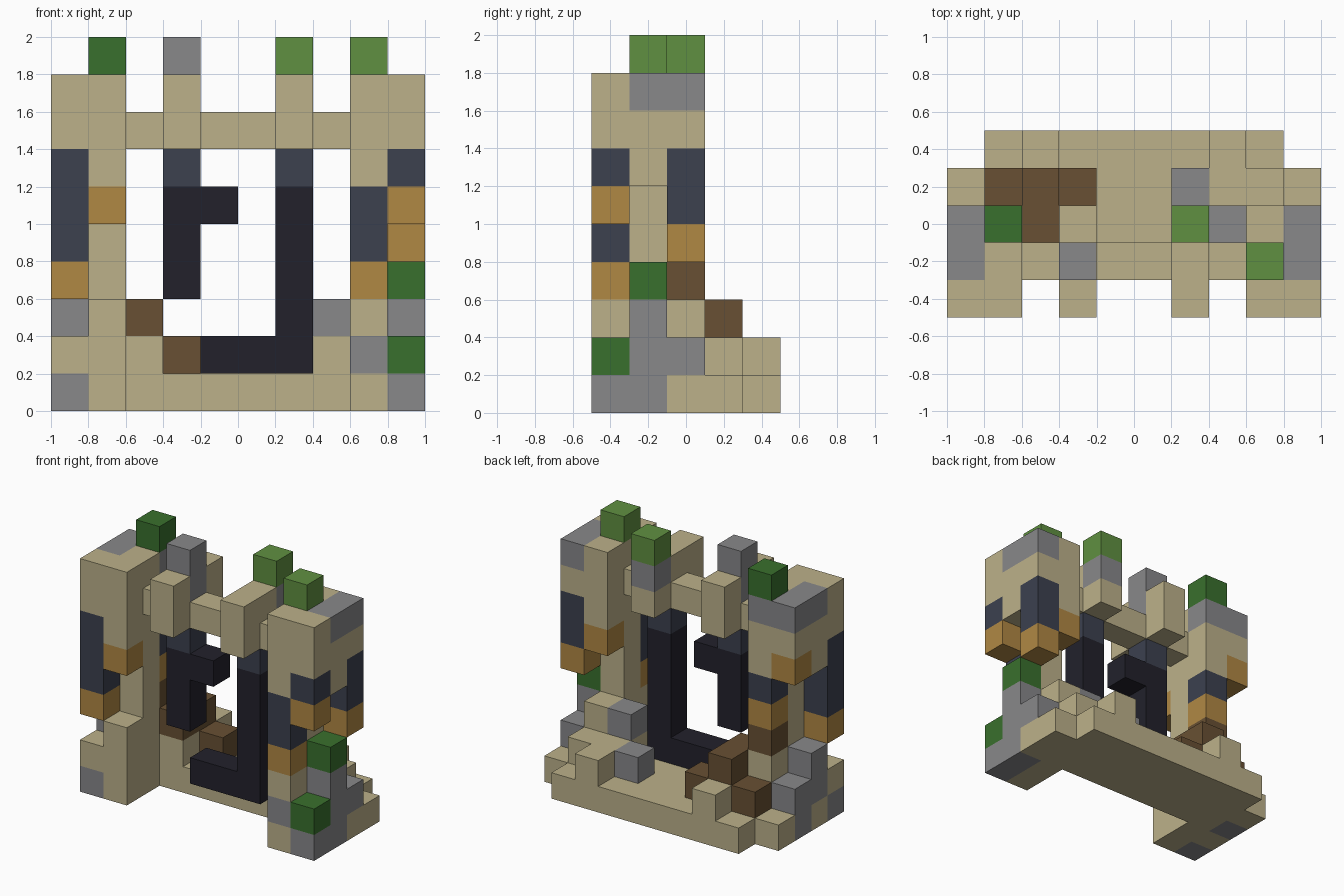
import bpy, bmesh
from mathutils import Vector

old = bpy.data.objects.get("Cube")
if old:
    bpy.data.objects.remove(old, do_unlink=True)

S = 0.2  # block size
PALETTE = {
    "s": ("sandstone", "BCB18A"),
    "g": ("grey_stone", "88888A"),
    "n": ("slate_blue", "3C414F"),
    "o": ("ochre", "B08844"),
    "b": ("brown_earth", "685033"),
    "d": ("dark_leaf", "39702D"),
    "l": ("light_leaf", "609041"),
    "k": ("black_stone", "22212B"),
}


def linear(h):
    def channel(i):
        c = int(h[i:i + 2], 16) / 255
        return c / 12.92 if c < 0.04 else ((c + 0.055) / 1.055) ** 2.4
    return tuple(channel(i) for i in (0, 2, 4)) + (1.0,)


materials = []
for name, code in PALETTE.values():
    mat = bpy.data.materials.new(name)
    mat.use_nodes = True
    mat.diffuse_color = linear(code)
    node = next(n for n in mat.node_tree.nodes if n.type == "BSDF_PRINCIPLED")
    node.inputs["Base Color"].default_value = linear(code)
    node.inputs["Roughness"].default_value = 0.9
    materials.append(mat)
KEYS = list(PALETTE)

# Block columns, bottom to top: part -> x position -> columns from front to back
PARTS = {
    "right_tower": {
        0: ["gs.onnnss", "sgg...ssg", "gg....osg"],
        1: ["sss..osss", "sssssssss", "sssbonssgd"],
    },
    "left_tower": {
        8: ["sgsonnsss", "sssssssssl", "sss..osss"],
        9: ["gd...onss", "gggd..ssg", "sg..onnsg"],
    },
    # black broken ring hanging below the crossbar
    "portal_frame": {
        3: ["", "...kkkn"],
        4: ["", ".k...k"],
        5: ["", ".k"],
        6: ["", ".kkkkkn"],
    },
    # top bar between the towers with two battlements
    "crossbar": {
        2: ["", ".......s"],
        3: [".......ss", ".......sgg", ".......ss"],
        4: ["", ".......s"],
        5: ["", ".......s"],
        6: [".......ss", ".......ss", ".......sgl"],
        7: ["", ".......s"],
    },
    # floor slab behind the portal with rubble on it
    "foundation": {
        0: ["", "", "", "s"],
        1: ["", "", "", "sb", "s"],
        2: ["", "", "ssb", "sbb", "ss"],
        3: ["", "", "s", "sb", "s"],
        4: ["", "", "s", "s", "s"],
        5: ["", "", "s", "s", "s"],
        6: ["", "", "s", "sg", "s"],
        7: ["", "", "ssg", "ss", "ss"],
        8: ["", "", "", "ss", "s"],
        9: ["", "", "", "s"],
    },
}

blocks = {}
for part, columns in PARTS.items():
    for x, rows in columns.items():
        for y, column in enumerate(rows):
            for z, key in enumerate(column):
                if key != ".":
                    blocks[x, y, z] = (part, key)


def add_block_faces(bm, cell, key):
    """Add the sides of one block that touch no other block."""
    centre = Vector(cell) + Vector((0.5, 0.5, 0.5))
    for axis in range(3):
        for sign in (-1, 1):
            n = Vector((0, 0, 0))
            n[axis] = sign
            if tuple(int(c) for c in Vector(cell) + n) in blocks:
                continue
            u = Vector((0, 0, 0))
            u[(axis + 1) % 3] = 1
            v = n.cross(u)
            corners = [centre + (n + a * u + b * v) / 2
                       for a, b in ((-1, -1), (1, -1), (1, 1), (-1, 1))]
            verts = [bm.verts.new((c - Vector((5, 2.5, 0))) * S) for c in corners]
            bm.faces.new(verts).material_index = KEYS.index(key)


# One mesh per part
for part in PARTS:
    bm = bmesh.new()
    for cell, (owner, key) in blocks.items():
        if owner == part:
            add_block_faces(bm, cell, key)
    bmesh.ops.remove_doubles(bm, verts=bm.verts, dist=0.001)
    mesh = bpy.data.meshes.new(part)
    bm.to_mesh(mesh)
    bm.free()
    for mat in materials:
        mesh.materials.append(mat)
    bpy.context.collection.objects.link(bpy.data.objects.new(part, mesh))
